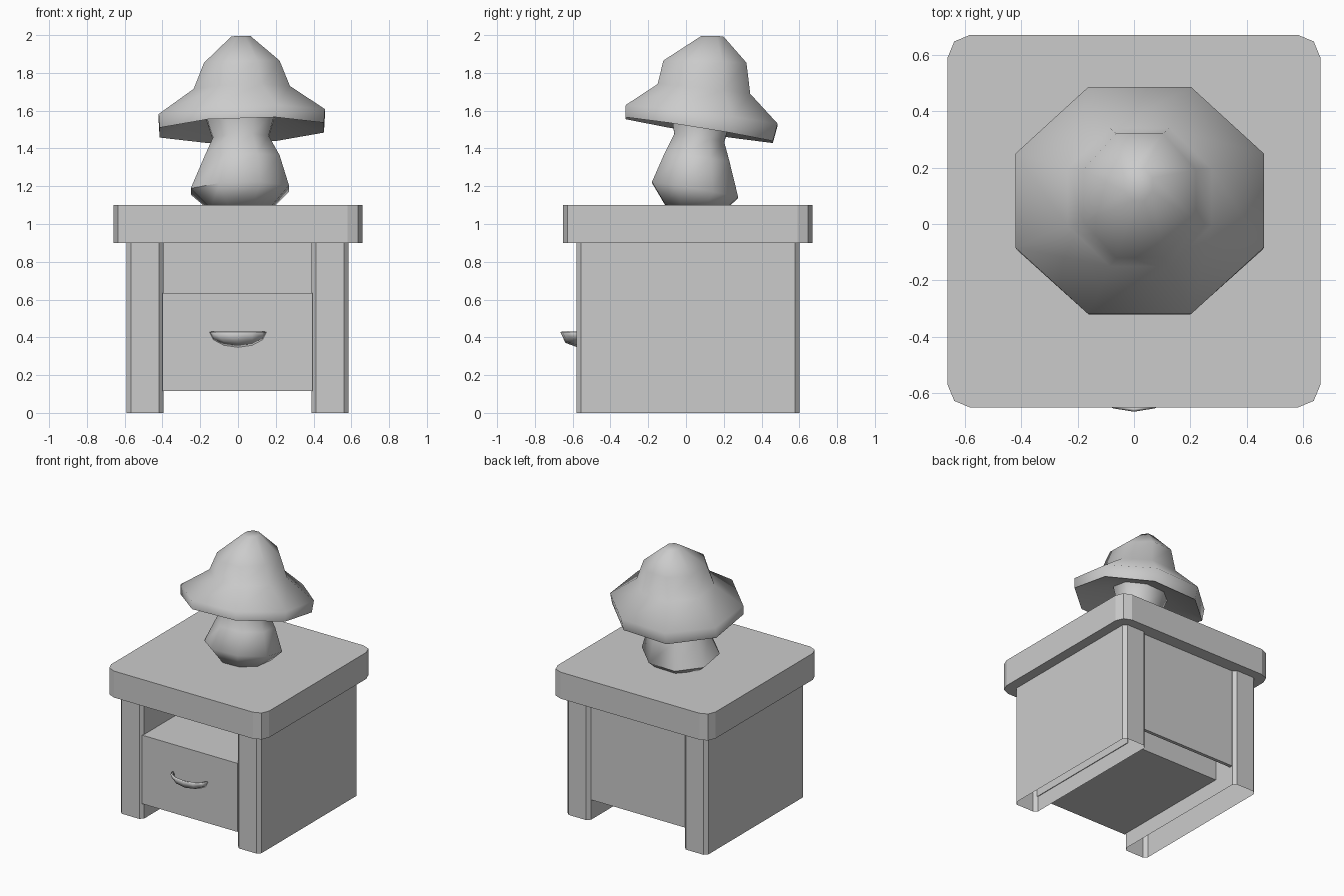
import bpy, bmesh, math
from mathutils import Vector, Matrix

if "Cube" in bpy.data.objects:
    bpy.data.objects.remove(bpy.data.objects["Cube"])


def finish(name, bm, smooth=None):
    bmesh.ops.recalc_face_normals(bm, faces=bm.faces)
    mesh = bpy.data.meshes.new(name)
    bm.to_mesh(mesh)
    bm.free()
    ob = bpy.data.objects.new(name, mesh)
    bpy.context.collection.objects.link(ob)
    if smooth:
        bpy.ops.object.select_all(action='DESELECT')
        ob.select_set(True)
        bpy.context.view_layer.objects.active = ob
        bpy.ops.object.shade_smooth_by_angle(angle=math.radians(smooth))
    return ob


def box(name, lo, hi, bevel=0, segments=1, open_bottom=False):
    """Box between two corners, with optional bevelled upright edges."""
    lo, hi = Vector(lo), Vector(hi)
    bm = bmesh.new()
    size = hi - lo
    bmesh.ops.create_cube(bm, size=1, matrix=Matrix.Translation((lo + hi) / 2)
                          @ Matrix.Diagonal((*size, 1)))
    if bevel:
        upright = [e for e in bm.edges
                   if abs(e.verts[0].co.z - e.verts[1].co.z) > size.z / 2]
        bmesh.ops.bevel(bm, geom=upright, offset=bevel, segments=segments,
                        profile=0.5, affect='EDGES')
    if open_bottom:
        bm.normal_update()
        bmesh.ops.delete(bm, geom=[f for f in bm.faces if f.normal.z < -0.5],
                         context='FACES')
    return finish(name, bm)


def ringed(name, rings, smooth):
    """Eight-sided loft through rings (cx, cy, cz, half x, half y, tilt in degrees)."""
    bm = bmesh.new()
    loops = []
    for cx, cy, cz, hx, hy, tilt in rings:
        loop = []
        for k in range(8):
            a = math.radians(22.5 + 45 * k)
            x = hx * math.cos(a) / 0.924
            y = hy * math.sin(a) / 0.924
            z = cz - y * math.tan(math.radians(tilt)) + 0.03 * x
            loop.append(bm.verts.new((cx + x, cy + y, z)))
        loops.append(loop)
    for a, b in zip(loops, loops[1:]):
        for k in range(8):
            n = (k + 1) % 8
            bm.faces.new((a[k], a[n], b[n], b[k]))
    bm.faces.new(loops[0])
    bm.faces.new(loops[-1])
    return finish(name, bm, smooth)


# Table: top slab, hollow side panels, drawer box, back panel
box("table_top", (-0.66, -0.65, 0.90), (0.66, 0.67, 1.10), 0.08, 2)
box("left_side", (-0.59, -0.58, 0), (-0.395, 0.60, 0.90), 0.024, 1, True)
box("right_side", (0.39, -0.58, 0), (0.585, 0.60, 0.90), 0.024, 1, True)
box("drawer", (-0.40, -0.573, 0.117), (0.395, 0.40, 0.635))
box("back_panel", (-0.395, 0.55, 0.15), (0.39, 0.575, 0.90))

# Cup-shaped drawer pull: a quarter bowl, open at the top
bm = bmesh.new()
grid = []
for i in range(3):
    p = math.radians(45 * i)
    row = []
    for k in range(7):
        a = math.pi * k / 6
        row.append(bm.verts.new((-0.15 * math.cos(a),
                                 -0.573 - 0.092 * math.sin(a) * math.cos(p),
                                 0.427 - 0.08 * math.sin(a) * math.sin(p))))
    grid.append(row)
for a, b in zip(grid, grid[1:]):
    for k in range(6):
        bm.faces.new((a[k], a[k + 1], b[k + 1], b[k]))
bmesh.ops.remove_doubles(bm, verts=bm.verts, dist=0.0005)
pull = finish("drawer_pull", bm, 60)
shell = pull.modifiers.new("thickness", 'SOLIDIFY')
shell.thickness = 0.012

# Mushroom lamp: bulbous stem and pointed cap, both leaning backwards
ringed("lamp_stem", [
    (0.015, 0.04, 1.08, 0.16, 0.15, 8),
    (0.01, 0.048, 1.18, 0.26, 0.228, 10),
    (0.02, 0.058, 1.35, 0.20, 0.172, 7),
    (0.015, 0.07, 1.455, 0.147, 0.132, 9),
    (0.012, 0.08, 1.58, 0.185, 0.16, 9),
], 60)
ringed("lamp_cap", [
    (0.012, 0.08, 1.58, 0.19, 0.17, 9),
    (0.02, 0.07, 1.497, 0.435, 0.39, 9.2),
    (0.02, 0.083, 1.575, 0.44, 0.402, 7),
    (0.02, 0.095, 1.712, 0.255, 0.245, 6),
    (0.02, 0.10, 1.857, 0.20, 0.22, 1.5),
    (0.015, 0.14, 1.994, 0.05, 0.058, 1.5),
], 60)
